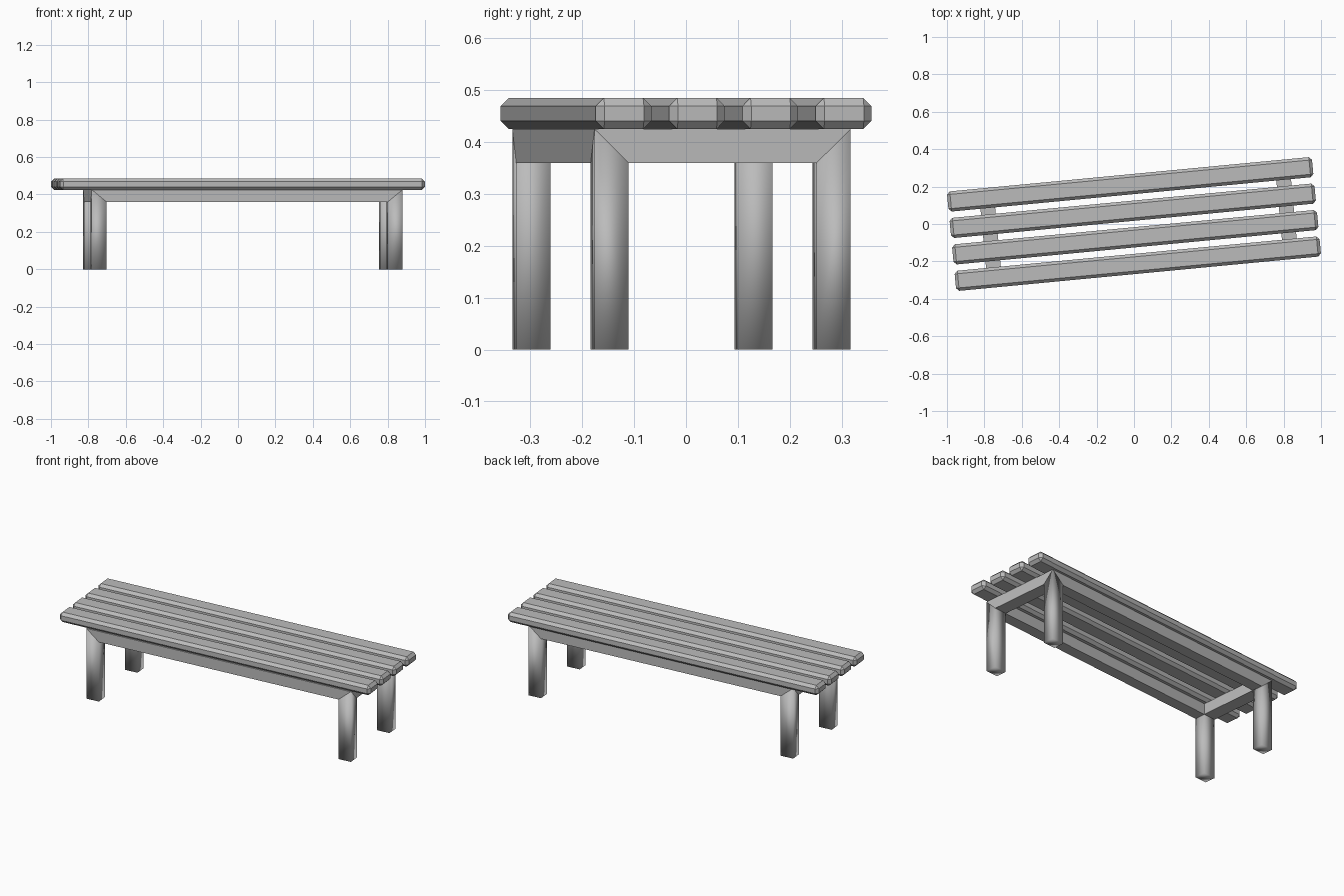
import bpy, bmesh
from math import radians
from mathutils import Matrix

if "Cube" in bpy.data.objects:
    bpy.data.objects.remove(bpy.data.objects["Cube"])

TURN = Matrix.Rotation(radians(5.45), 4, 'Z')   # the bench stands slightly askew
RAIL_Z, FRAME_TOP = 0.36, 0.425
PLANK_TOP, BEVEL = 0.485, 0.016
LEG_X, LEG_Y = 0.079, 0.066                     # leg section
OUT_X, OUT_Y = 0.834, 0.248                     # half size of the frame
SHIFT_X, SHIFT_Y = 0.0245, -0.011               # frame offset under the seat

grey = bpy.data.materials.new("plain grey")
grey.use_nodes = True
colour = (0.5, 0.5, 0.5, 1)
grey.diffuse_color = colour
grey.node_tree.nodes["Principled BSDF"].inputs["Base Color"].default_value = colour


def finish(name, bm, smooth=False):
    bmesh.ops.recalc_face_normals(bm, faces=bm.faces)
    bm.transform(TURN)
    for f in bm.faces:
        f.smooth = smooth
    mesh = bpy.data.meshes.new(name)
    bm.to_mesh(mesh)
    bm.free()
    mesh.materials.append(grey)
    obj = bpy.data.objects.new(name, mesh)
    bpy.context.collection.objects.link(obj)
    return obj


def block(name, bottom, top, smooth=False):
    """Six-sided block between two rings of four points."""
    bm = bmesh.new()
    low = [bm.verts.new(p) for p in bottom]
    high = [bm.verts.new(p) for p in top]
    bm.faces.new(low)
    bm.faces.new(high)
    for i in range(4):
        j = (i + 1) % 4
        bm.faces.new((low[i], low[j], high[j], high[i]))
    return finish(name, bm, smooth)


# Seat planks, chamfered on every edge
for i in range(4):
    bm = bmesh.new()
    bmesh.ops.create_cube(bm, size=1)
    bm.transform(Matrix.Translation((0, (i - 1.5) * 0.142, (PLANK_TOP + FRAME_TOP) / 2))
                 @ Matrix.Diagonal((1.96, 0.108, PLANK_TOP - FRAME_TOP, 1)))
    bmesh.ops.bevel(bm, geom=bm.edges[:], offset=BEVEL, segments=1, affect='EDGES')
    finish(f"seat_plank_{i + 1}", bm)

# Legs, with the top cut away towards the mitred rails
for sx, x_name in ((-1, "right"), (1, "left")):
    for sy, y_name in ((-1, "front"), (1, "back")):
        xo, yo = sx * OUT_X + SHIFT_X, sy * OUT_Y + SHIFT_Y
        xi, yi = xo - sx * LEG_X, yo - sy * LEG_Y
        ring = [(xo, yo), (xi, yo), (xi, yi), (xo, yi)]
        block(f"{y_name}_{x_name}_leg", [(x, y, 0) for x, y in ring],
              [(x, y, FRAME_TOP if k == 0 else RAIL_Z) for k, (x, y) in enumerate(ring)],
              smooth=True)


def rail(name, corners_out, corners_in, foot_out):
    (a, b), (c, d), (e, f) = corners_out, corners_in, foot_out
    block(name, [(*p, RAIL_Z) for p in (e, f, d, c)],
          [(*p, FRAME_TOP) for p in (a, b, d, c)])


# Rails mitred into the legs and each other
IN_X, IN_Y = OUT_X - LEG_X, OUT_Y - LEG_Y


def pair(x, y, along_x, s):
    """Two frame points mirrored across the length or the depth."""
    return [(SHIFT_X + (k if along_x else s) * x, SHIFT_Y + (s if along_x else k) * y)
            for k in (-1, 1)]


for s, name in ((-1, "front"), (1, "back")):
    rail(f"{name}_rail", pair(OUT_X, OUT_Y, True, s), pair(IN_X, IN_Y, True, s),
         pair(IN_X, OUT_Y, True, s))
for s, name in ((-1, "right"), (1, "left")):
    rail(f"{name}_end_rail", pair(OUT_X, OUT_Y, False, s), pair(IN_X, IN_Y, False, s),
         pair(OUT_X, IN_Y, False, s))
